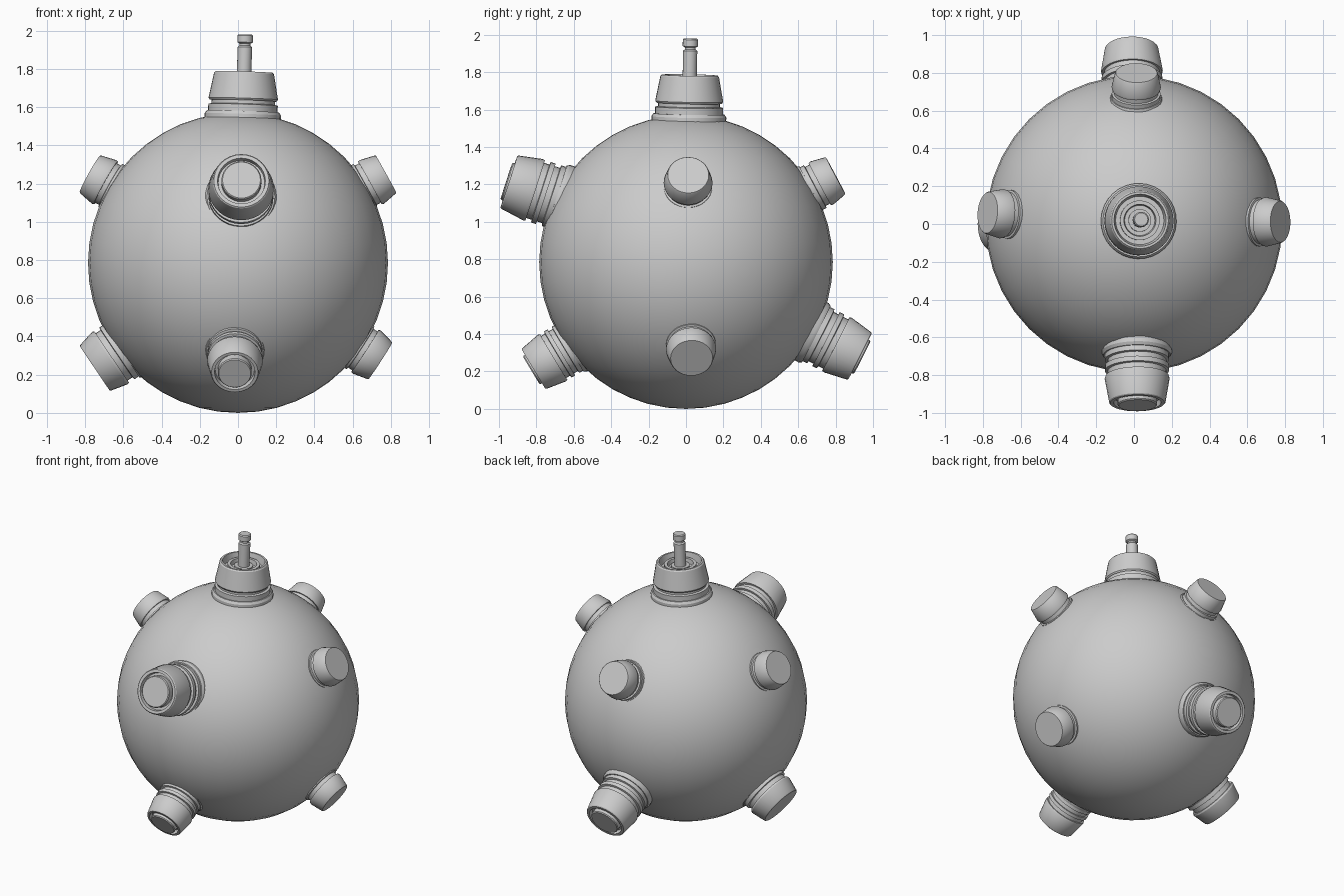
import bpy, bmesh, math
from mathutils import Vector

if "Cube" in bpy.data.objects:
    bpy.data.objects.remove(bpy.data.objects["Cube"])

CENTRE = Vector((0, 0, 0.785))
RADIUS = 0.785


def smooth(ob, angle=30):
    bpy.ops.object.select_all(action='DESELECT')
    ob.select_set(True)
    bpy.context.view_layer.objects.active = ob
    bpy.ops.object.shade_smooth_by_angle(angle=math.radians(angle))


def lathe(name, profile, tip, direction, segs=32):
    """Revolve (radius, height) points about local z, then aim z along direction."""
    bm = bmesh.new()
    rings = []
    for r, h in profile:
        if r == 0:
            rings.append([bm.verts.new((0, 0, h))])
        else:
            rings.append([bm.verts.new((r * math.cos(2 * math.pi * i / segs),
                                        r * math.sin(2 * math.pi * i / segs), h))
                          for i in range(segs)])
    for a, b in zip(rings, rings[1:]):
        for i in range(segs):
            j = (i + 1) % segs
            if len(b) == 1:
                bm.faces.new((a[i], a[j], b[0]))
            elif len(a) == 1:
                bm.faces.new((a[0], b[j], b[i]))
            else:
                bm.faces.new((a[i], a[j], b[j], b[i]))
    bmesh.ops.recalc_face_normals(bm, faces=bm.faces)
    me = bpy.data.meshes.new(name)
    bm.to_mesh(me)
    bm.free()
    ob = bpy.data.objects.new(name, me)
    bpy.context.collection.objects.link(ob)
    ob.location = tip
    ob.rotation_mode = 'QUATERNION'
    ob.rotation_quaternion = Vector(direction).to_track_quat('Z', 'Y')
    smooth(ob)
    return ob


def sleeve(R, L, rings):
    """Flange, stacked rings and tapered collar; the collar's rim ends at height 0."""
    cone = -0.16 if rings > 1 else -0.55 * L
    if rings > 1:
        cone = -0.5 * L
    p = [(0, -L - 0.12), (R, -L - 0.12), (R, -L + 0.012), (0.95 * R, -L + 0.028)]
    start, step = -L + 0.028, (cone + L - 0.028) / (2 * rings)
    for k in range(rings):
        a = start + 2 * k * step
        p += [(0.91 * R, a), (0.91 * R, a + step * 0.9),
              (0.83 * R, a + step), (0.83 * R, a + step * 2)]
    return p + [(0.9 * R, cone), (0.92 * R, cone + 0.012), (0.8 * R, -0.006), (0.77 * R, 0)]


def knob(name, tip, direction, R, L, rings=1, plate=False):
    p = sleeve(R, L, rings)
    if plate:  # recessed channel around a raised disc
        p += [(0.67 * R, 0), (0.65 * R, -0.03), (0.56 * R, -0.03),
              (0.56 * R, 0.008), (0.53 * R, 0.014)]
    p.append((0, p[-1][1]))
    return lathe(name, p, tip, direction)


def aim(x, y, degrees):
    """Direction with the given horizontal heading and elevation."""
    h = Vector((x, y, 0)).normalized() * math.cos(math.radians(degrees))
    return h + Vector((0, 0, math.sin(math.radians(degrees))))


# main ball
bpy.ops.mesh.primitive_uv_sphere_add(segments=40, ring_count=24, radius=RADIUS, location=CENTRE)
ball = bpy.context.object
ball.name = "ball_body"
smooth(ball, 40)

# upper row of knobs
knob("front_upper_knob", (0.018, -0.947, 1.214), aim(0.01, -1, 18), 0.187, 0.295, 2, True)
knob("back_upper_knob", (0.013, 0.80, 1.247), aim(0.015, 1, 28), 0.142, 0.175)
knob("right_upper_knob", (0.775, 0.012, 1.25), aim(1, 0.01, 29), 0.142, 0.175)
knob("left_upper_knob", (-0.775, 0.06, 1.25), aim(-1, 0.08, 29), 0.142, 0.175)

# lower row of knobs
knob("front_lower_knob", (-0.017, -0.815, 0.213), aim(-0.01, -1, -31), 0.158, 0.25, 2, True)
knob("back_lower_knob", (-0.013, 0.93, 0.281), aim(-0.015, 1, -27), 0.178, 0.29, 2, True)
knob("right_lower_knob", (0.745, 0.03, 0.272), aim(1, 0.035, -33), 0.146, 0.175)
knob("left_lower_knob", (-0.75, 0.0, 0.233), aim(-1, 0, -34), 0.18, 0.195)

# top socket with concentric rings in its recess
up = Vector((0.032, 0.02, 1)).normalized()
top = CENTRE + up * 1.0
socket = sleeve(0.2, 0.235, 1)
socket[-4:] = [(0.175, -0.15), (0.182, -0.14), (0.157, -0.008), (0.15, 0),
               (0.138, 0), (0.128, -0.05), (0.105, -0.05), (0.105, -0.02),
               (0.085, -0.02), (0.08, -0.05), (0.06, -0.05), (0.06, -0.03), (0, -0.03)]
lathe("top_socket", socket, top, up)

# fuse pin with a necked cap
lathe("top_pin", [(0, -0.06), (0.038, -0.06), (0.038, 0.13), (0.029, 0.138), (0.029, 0.148),
                  (0.041, 0.155), (0.041, 0.19), (0.035, 0.196), (0, 0.196)], top, up, 20)
